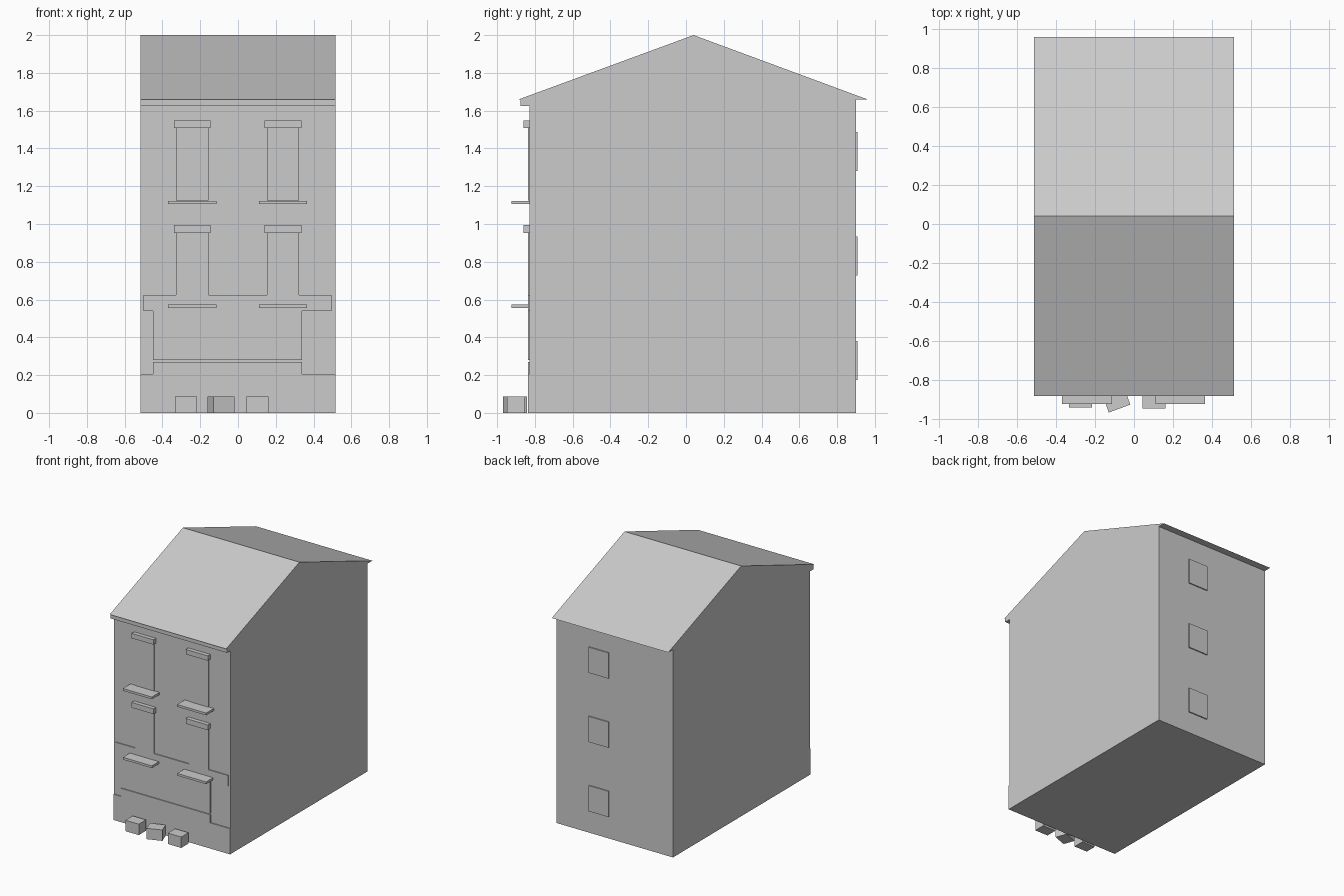
import bpy, bmesh, math
from mathutils import Matrix

if "Cube" in bpy.data.objects:
    bpy.data.objects.remove(bpy.data.objects["Cube"])

grey = bpy.data.materials.new("plain_grey")
grey.diffuse_color = (0.6, 0.6, 0.6, 1)
grey.use_nodes = True
grey.node_tree.nodes["Principled BSDF"].inputs["Base Color"].default_value = grey.diffuse_color


def finish(name, bm):
    bmesh.ops.recalc_face_normals(bm, faces=bm.faces)
    mesh = bpy.data.meshes.new(name)
    bm.to_mesh(mesh)
    bm.free()
    mesh.materials.append(grey)
    obj = bpy.data.objects.new(name, mesh)
    bpy.context.collection.objects.link(obj)
    return obj


def box(name, x, y, z, turn=0):
    """Box from (min, max) pairs, optionally turned about its own vertical axis."""
    bm = bmesh.new()
    size = [b - a for a, b in (x, y, z)]
    bmesh.ops.create_cube(bm, size=1, matrix=Matrix.Diagonal((*size, 1)))
    obj = finish(name, bm)
    obj.location = [(a + b) / 2 for a, b in (x, y, z)]
    obj.rotation_euler.z = math.radians(turn)
    return obj


def prism(name, axis, outline, lo, hi):
    """Extrude an outline along x (points are y,z) or along y (points are x,z)."""
    bm = bmesh.new()
    if axis == 'x':
        pts = [(lo, a, b) for a, b in outline]
        move = (hi - lo, 0, 0)
    else:
        pts = [(a, lo, b) for a, b in outline]
        move = (0, hi - lo, 0)
    face = bm.faces.new([bm.verts.new(p) for p in pts])
    ext = bmesh.ops.extrude_face_region(bm, geom=[face])
    bmesh.ops.translate(bm, vec=move,
                        verts=[v for v in ext['geom'] if isinstance(v, bmesh.types.BMVert)])
    return finish(name, bm)


W = 0.515       # half width
FRONT = -0.828  # front wall plane
BACK = 0.90     # back wall plane

# Walls and gabled roof in one profile, with eaves overhanging front and back
prism("house_body", 'x',
      [(FRONT, 0), (BACK, 0), (BACK, 1.66), (0.96, 1.66), (0.04, 2.0),
       (-0.885, 1.66), (FRONT, 1.66)], -W, W)

# Cornice under the front eave
box("cornice", (-W, W), (-0.875, FRONT), (1.625, 1.66))

# Stone plinth with a raised centre below the shop window
prism("plinth", 'y',
      [(-W, 0), (W, 0), (W, 0.205), (0.34, 0.205), (0.34, 0.27),
       (-0.45, 0.27), (-0.45, 0.205), (-W, 0.205)], -0.836, FRONT)

# Shop window with its wider sign band
prism("shop_front", 'y',
      [(-0.45, 0.28), (0.34, 0.28), (0.34, 0.54), (0.495, 0.54), (0.495, 0.625),
       (-0.50, 0.625), (-0.50, 0.54), (-0.45, 0.54)], -0.836, FRONT)

# Upper windows: pane, lintel and deep sill, two columns by two storeys
for side, cx in (("left", -0.242), ("right", 0.238)):
    for floor, sill, pane, top, cap in (("first", 0.555, 0.625, 0.953, 0.995),
                                        ("second", 1.105, 1.125, 1.508, 1.547)):
        tag = f"{floor}_{side}"
        box("window_" + tag, (cx - 0.085, cx + 0.085), (-0.836, FRONT), (pane, top))
        box("lintel_" + tag, (cx - 0.097, cx + 0.097), (-0.86, FRONT), (top, cap))
        box("sill_" + tag, (cx - 0.128, cx + 0.128), (-0.925, FRONT), (sill, sill + 0.018))

# Small back windows, one per storey
for i in range(3):
    z = 0.175 + 0.553 * i
    box(f"back_window_{i + 1}", (0.05, 0.225), (BACK, 0.909), (z, z + 0.205))

# Crates on the pavement, the middle one turned
for i, (cx, cy, turn) in enumerate(((-0.275, -0.898, 0), (-0.09, -0.905, 20),
                                    (0.103, -0.902, 0))):
    box(f"crate_{i + 1}", (cx - 0.059, cx + 0.059), (cy - 0.046, cy + 0.046), (0, 0.087), turn)
